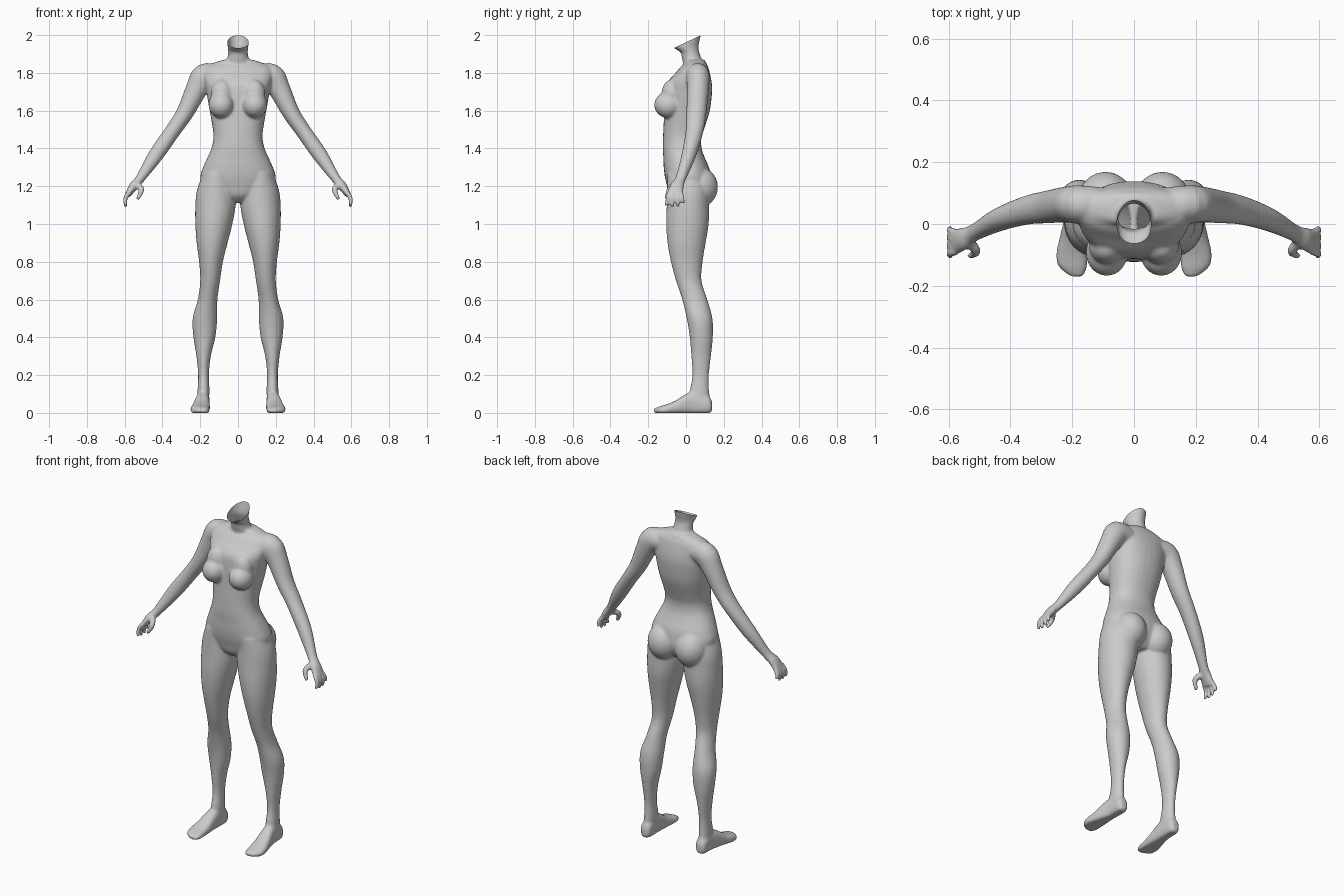
import bpy, bmesh, math
from mathutils import Vector, Matrix

if "Cube" in bpy.data.objects:
    bpy.data.objects.remove(bpy.data.objects["Cube"])

bm = bmesh.new()
N = 32


def smooth_rows(rows, steps=4):
    """Catmull-Rom interpolation of a list of number rows."""
    out = []
    for i in range(len(rows) - 1):
        p0, p1 = rows[max(i - 1, 0)], rows[i]
        p2, p3 = rows[i + 1], rows[min(i + 2, len(rows) - 1)]
        for k in range(steps):
            t = k / steps
            out.append([0.5 * (2 * b + (c - a) * t + (2 * a - 5 * b + 4 * c - d) * t * t
                               + (3 * b - a - 3 * c + d) * t ** 3)
                        for a, b, c, d in zip(p0, p1, p2, p3)])
    return out + [list(rows[-1])]


def skin(rings):
    """Closed shell through rings of points."""
    vs = [[bm.verts.new(p) for p in r] for r in rings]
    for a, b in zip(vs, vs[1:]):
        for i in range(N):
            j = (i + 1) % N
            bm.faces.new((a[i], a[j], b[j], b[i]))
    bm.faces.new(vs[0][::-1])
    bm.faces.new(vs[-1])


def oval(power):
    for i in range(N):
        a = 2 * math.pi * i / N
        c, s = math.cos(a), math.sin(a)
        yield (math.copysign(abs(c) ** (2 / power), c),
               math.copysign(abs(s) ** (2 / power), s))


def loft(rows, side=1, axis='z', power=2.0):
    """Rows: position on axis, x from, x to, other axis from, to."""
    rings = []
    for t, x0, x1, v0, v1 in smooth_rows(rows):
        ring = []
        for c, s in oval(power):
            x = side * ((x0 + x1) / 2 + c * (x1 - x0) / 2)
            v = (v0 + v1) / 2 + s * (v1 - v0) / 2
            ring.append((x, v, t) if axis == 'z' else (x, t, max(v, 0)))
        rings.append(ring)
    skin(rings)


def tube(rows, side=1):
    """Rows: x, y, z, thickness radius, radius towards y."""
    rows = smooth_rows(rows)
    pts = [Vector(r[:3]) for r in rows]
    rings = []
    for i, p in enumerate(pts):
        t = (pts[min(i + 1, len(pts) - 1)] - pts[max(i - 1, 0)]).normalized()
        b = Vector((0, 1, 0))
        b = (b - t * b.dot(t)).normalized()
        n = t.cross(b)
        ring = [p + n * c * rows[i][3] + b * s * rows[i][4] for c, s in oval(2)]
        rings.append([(side * q.x, q.y, q.z) for q in ring])
    skin(rings)


def ball(center, radii):
    m = Matrix.Translation(center) @ Matrix.Diagonal((*radii, 1))
    bmesh.ops.create_uvsphere(bm, u_segments=32, v_segments=20, radius=1, matrix=m)


# torso: height, half width, front, back
torso = [(1.115, .05, -.05, .08), (1.15, .11, -.085, .115), (1.2, .185, -.1, .135),
         (1.25, .2, -.112, .132), (1.3, .185, -.118, .122), (1.35, .163, -.12, .1),
         (1.4, .141, -.123, .083), (1.45, .131, -.122, .081), (1.5, .133, -.12, .095),
         (1.6, .15, -.115, .126), (1.7, .168, -.11, .138), (1.75, .178, -.098, .136),
         (1.8, .185, -.055, .126), (1.83, .175, -.03, .118), (1.85, .14, -.008, .108),
         (1.87, .075, -.005, .098)]
loft([(z, -w, w, f, b) for z, w, f, b in torso], power=2.25)

# neck, widening to the underside of the jaw
neck = [(1.8, .09, 0, .1), (1.85, .068, -.015, .093), (1.88, .056, -.022, .08),
        (1.91, .052, -.03, .07), (1.935, .054, -.068, .066), (1.97, .058, -.08, .072),
        (2.03, .062, -.08, .085)]
loft([(z, -w, w, f, b) for z, w, f, b in neck])

# leg: height, inner, outer, front, back
leg = [(1.27, .03, .185, -.1, .1), (1.18, .015, .217, -.1, .12), (1.1, .012, .226, -.102, .122),
       (1.0, .03, .226, -.105, .12), (.9, .055, .219, -.098, .104), (.8, .08, .206, -.08, .088),
       (.7, .095, .2, -.053, .082), (.6, .109, .213, -.02, .113), (.5, .11, .24, .004, .14),
       (.4, .12, .236, .02, .142), (.3, .144, .22, .028, .132), (.2, .154, .211, .034, .121),
       (.12, .151, .214, .02, .122), (.04, .155, .215, .01, .13)]
# foot: depth, inner, outer, bottom, top
foot = [(.138, .168, .2, .012, .055), (.12, .152, .216, -.005, .09), (.05, .15, .22, -.008, .115),
        (0, .15, .23, -.008, .1), (-.05, .149, .242, -.008, .068), (-.1, .15, .252, -.008, .046),
        (-.14, .152, .243, -.008, .034), (-.17, .165, .205, .002, .022)]
# arm and palm
arm = [(.1, .06, 1.785, .055, .058), (.175, .063, 1.78, .07, .062), (.22, .063, 1.712, .058, .058),
       (.28, .055, 1.59, .046, .053), (.345, .045, 1.493, .041, .047),
       (.435, .015, 1.365, .04, .038), (.517, -.028, 1.242, .025, .028),
       (.553, -.048, 1.2, .024, .037), (.582, -.058, 1.155, .016, .043)]
for s in (1, -1):
    loft(leg, s)
    loft(foot, s, 'y', 2.5)
    tube(arm, s)
    # fingers: knuckle depth, tip depth, tip height
    for y0, y1, z in ((-.09, -.104, 1.095), (-.069, -.073, 1.087),
                      (-.047, -.042, 1.09), (-.027, -.013, 1.11)):
        tube([(.575, y0, 1.17, .013, .012), (.596, (y0 + y1) / 2, 1.135, .012, .0115),
              (.594, y1, z, .009, .009)], s)
    # thumb
    tube([(.54, -.05, 1.21, .02, .018), (.511, -.088, 1.182, .016, .015),
          (.533, -.104, 1.13, .01, .01)], s)
    # bust and seat
    ball((s * .088, -.092, 1.63), (.068, .076, .07))
    ball((s * .085, -.075, 1.685), (.06, .055, .08))
    ball((s * .092, .072, 1.195), (.092, .097, .105))

bmesh.ops.recalc_face_normals(bm, faces=bm.faces)
mesh = bpy.data.meshes.new("body")
bm.to_mesh(mesh)
body = bpy.data.objects.new("body", mesh)
bpy.context.collection.objects.link(body)

# fuse the parts into one skin
rem = body.modifiers.new("fuse", 'REMESH')
rem.mode = 'VOXEL'
rem.voxel_size = .0065
sm = body.modifiers.new("soften", 'SMOOTH')
sm.factor = .5
sm.iterations = 8
dg = bpy.context.evaluated_depsgraph_get()
fused = bpy.data.meshes.new_from_object(body.evaluated_get(dg))
body.modifiers.clear()

# slanted open cut at the top of the neck
cut = bmesh.new()
cut.from_mesh(fused)
bmesh.ops.bisect_plane(cut, geom=cut.verts[:] + cut.edges[:] + cut.faces[:],
                       plane_co=(0, .08, 2.0), plane_no=Vector((0, -.07, .148)).normalized(),
                       clear_outer=True)
for f in cut.faces:
    f.smooth = True
cut.to_mesh(fused)
body.data = fused
